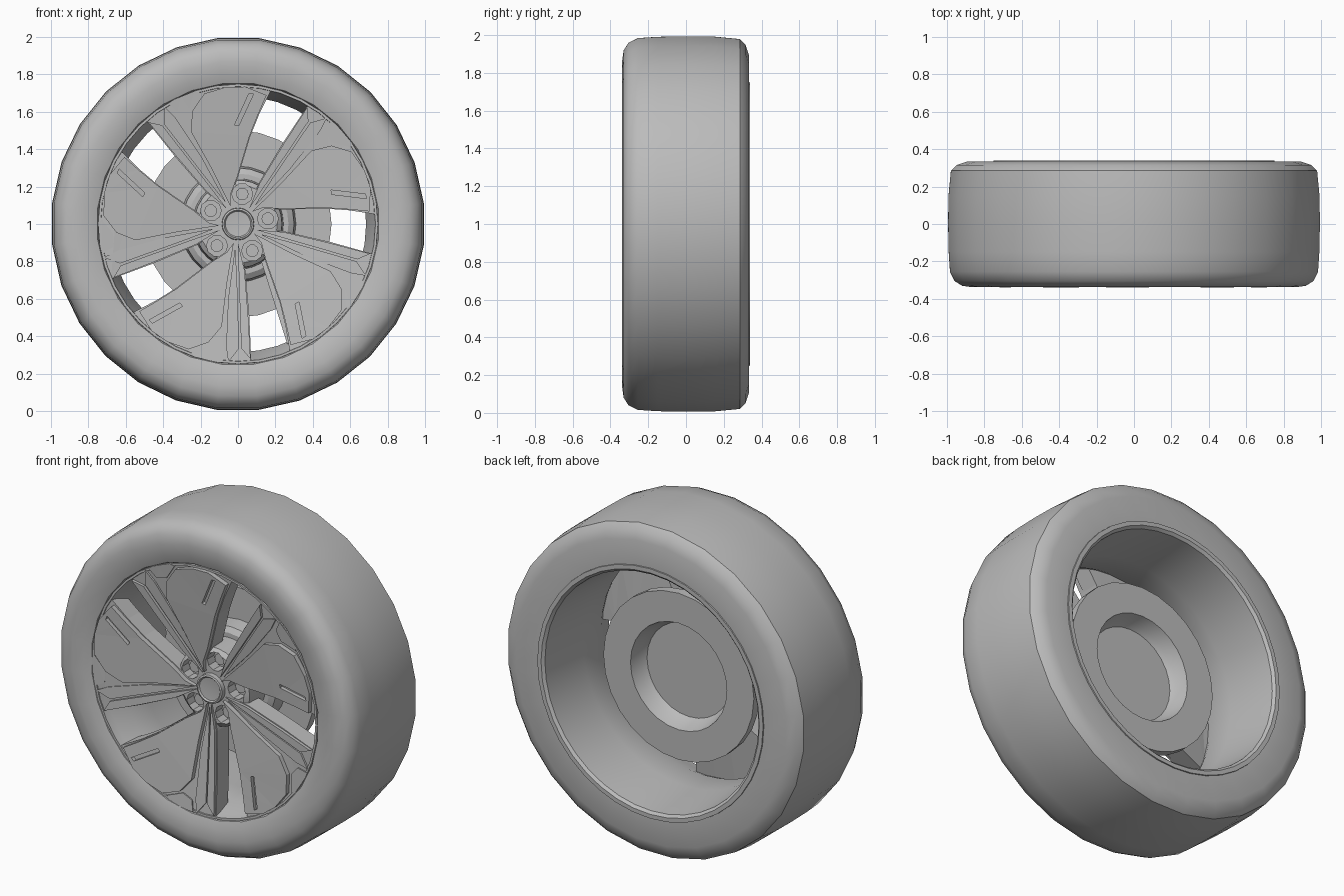
import bpy, bmesh
from math import sin, cos, pi, radians

cube = bpy.data.objects.get("Cube")
if cube:
    bpy.data.objects.remove(cube)

grey = bpy.data.materials.new("plain grey")
grey.use_nodes = True
grey.diffuse_color = (0.5, 0.5, 0.5, 1)
grey.node_tree.nodes["Principled BSDF"].inputs["Base Color"].default_value = (0.5, 0.5, 0.5, 1)


def at(r, angle, y):
    """Point on the wheel: radius and angle round the axle, depth y."""
    return (r * cos(angle), y, 1 + r * sin(angle))


def dish(r):
    """Depth of the shallow cone that the wheel face lies on."""
    return -0.225 - 0.085 * r / 0.74


def finish(name, bm, smooth=None):
    bmesh.ops.recalc_face_normals(bm, faces=bm.faces)
    mesh = bpy.data.meshes.new(name)
    bm.to_mesh(mesh)
    bm.free()
    mesh.materials.append(grey)
    obj = bpy.data.objects.new(name, mesh)
    bpy.context.collection.objects.link(obj)
    if smooth:
        bpy.ops.object.select_all(action="DESELECT")
        obj.select_set(True)
        bpy.context.view_layer.objects.active = obj
        bpy.ops.object.shade_smooth_by_angle(angle=radians(smooth))
    return obj


def lathe(name, profile, sides, closed=True, smooth=32, turn=0):
    """Spin (radius, depth) points round the axle; radius 0 becomes a pole."""
    bm = bmesh.new()
    rings = []
    for r, y in profile:
        if r == 0:
            rings.append([bm.verts.new(at(0, 0, y))] * sides)
        else:
            rings.append([bm.verts.new(at(r, turn + 2 * pi * i / sides, y)) for i in range(sides)])
    pairs = list(zip(rings, rings[1:]))
    if closed:
        pairs.append((rings[-1], rings[0]))
    for a, b in pairs:
        for i in range(sides):
            j = (i + 1) % sides
            corners = list(dict.fromkeys((a[i], a[j], b[j], b[i])))
            if len(corners) > 2:
                bm.faces.new(corners)
    return finish(name, bm, smooth)


def plates(name, outline, lift, depth, inset=0.0):
    """Five copies of a (radius, degrees) outline, standing proud of the dish."""
    bm = bmesh.new()
    for k in range(5):
        pts = [(r, radians(a + 72 * k)) for r, a in outline]
        front = [bm.verts.new(at(r, a, dish(r) - lift)) for r, a in pts]
        back = [bm.verts.new(at(r, a, dish(r) + depth)) for r, a in pts]
        cap = bm.faces.new(front)
        bm.faces.new(back[::-1])
        for i in range(len(pts)):
            j = (i + 1) % len(pts)
            bm.faces.new((front[i], back[i], back[j], front[j]))
        if inset:
            bmesh.ops.inset_individual(bm, faces=[cap], thickness=inset, depth=0)
            for v in cap.verts:
                v.co.y -= 0.008
    bmesh.ops.triangulate(bm, faces=[f for f in bm.faces if len(f.verts) > 4])
    return finish(name, bm)


def cutters(name, outline, lift, depth):
    obj = plates(name, outline, lift, depth)
    obj.hide_render = True
    obj.hide_viewport = True
    obj.display_type = "WIRE"
    return obj


def cut(obj, cutter):
    mod = obj.modifiers.new("cut", "BOOLEAN")
    mod.operation = "DIFFERENCE"
    mod.object = cutter
    mod.solver = "EXACT"


# Tyre: rounded front shoulder, chamfered back shoulder
lathe("tyre", [
    (0.74, -0.29), (0.755, -0.315), (0.80, -0.33), (0.87, -0.338), (0.925, -0.33),
    (0.965, -0.305), (0.99, -0.255), (0.997, -0.15), (1.0, 0.0), (0.998, 0.15),
    (0.985, 0.285), (0.955, 0.315), (0.90, 0.333), (0.75, 0.333), (0.73, 0.25)],
    28, smooth=38, turn=0.11)

# Rim barrel with a thin lip at each end
lathe("rim_barrel", [
    (0.75, -0.29), (0.748, -0.316), (0.735, -0.316), (0.725, -0.27), (0.685, -0.17),
    (0.685, 0.0), (0.71, 0.325), (0.725, 0.34), (0.75, 0.34), (0.755, 0.30)],
    40, smooth=35)

# Brake disc with a cup that opens to the back
lathe("brake_disc", [
    (0.50, 0.07), (0.50, 0.015), (0.31, 0.015), (0.30, -0.07), (0.27, -0.09),
    (0.0, -0.09), (0.0, -0.03), (0.28, -0.03), (0.30, 0.0), (0.32, 0.07)],
    28, closed=True, smooth=30)

# Spoke bodies: one broad wedge per fifth, leaving the windows between
plates("spoke_bodies", [
    (0.74, 76), (0.60, 79), (0.475, 82), (0.25, 90), (0.16, 104), (0.09, 112),
    (0.10, 128), (0.25, 135), (0.50, 133), (0.74, 131.5), (0.745, 121), (0.745, 111),
    (0.745, 101), (0.745, 91), (0.745, 83)], 0.0, 0.11)

# Broad raised blades with one narrow slot each
blades = plates("blades", [
    (0.705, 77.5), (0.60, 79.5), (0.475, 82.5), (0.25, 91), (0.16, 105), (0.10, 113),
    (0.33, 115.5), (0.555, 117), (0.652, 112), (0.72, 104.5), (0.735, 95), (0.735, 87)],
    0.022, 0.01, inset=0.006)
cut(blades, cutters("slot_cutters", [
    (0.70, 83.2), (0.70, 85.2), (0.53, 92), (0.525, 89.6)], 0.06, -0.008))

# Narrow raised arms in two strips, with a groove between and a notched end
plates("outer_arms", [
    (0.10, 126), (0.25, 134), (0.50, 132.3), (0.725, 131.3), (0.665, 127.5), (0.30, 127)], 0.018, 0.01)
plates("inner_arms", [
    (0.12, 119), (0.30, 125), (0.665, 126.5), (0.74, 122), (0.66, 120.5), (0.40, 118.5)], 0.012, 0.01)

# Outer ring pieces that close the gap beside each blade
plates("edge_plates", [
    (0.745, 120), (0.68, 118.5), (0.665, 113), (0.73, 106), (0.747, 108), (0.747, 114)], 0.008, 0.01)

# Hub with five bolt pockets
hub = lathe("hub", [
    (0.0, -0.245), (0.21, -0.245), (0.235, -0.225), (0.245, -0.06), (0.0, -0.06)],
    30, closed=False)
bolt_r, pocket = 0.162, 0.056
bm = bmesh.new()
for name, radius, y0, y1 in (("pocket_cutters", pocket, -0.32, -0.18), ("bolts", 0.034, -0.205, -0.17)):
    for k in range(5):
        cx, _, cz = at(bolt_r, radians(82 + 72 * k), 0)
        ends = [[bm.verts.new((cx + radius * cos(pi * i / 5), y, cz + radius * sin(pi * i / 5)))
                 for i in range(10)] for y in (y0, y1)]
        bm.faces.new(ends[0])
        bm.faces.new(ends[1][::-1])
        for i in range(10):
            j = (i + 1) % 10
            bm.faces.new((ends[0][i], ends[1][i], ends[1][j], ends[0][j]))
    part = finish(name, bm)
    bm = bmesh.new()
    if name == "pocket_cutters":
        part.hide_render = part.hide_viewport = True
        cut(hub, part)
bm.free()

# Centre cap with a shallow dished face
lathe("centre_cap", [
    (0.0, -0.262), (0.068, -0.268), (0.075, -0.276), (0.085, -0.272), (0.088, -0.22), (0.0, -0.22)],
    20, closed=False)
